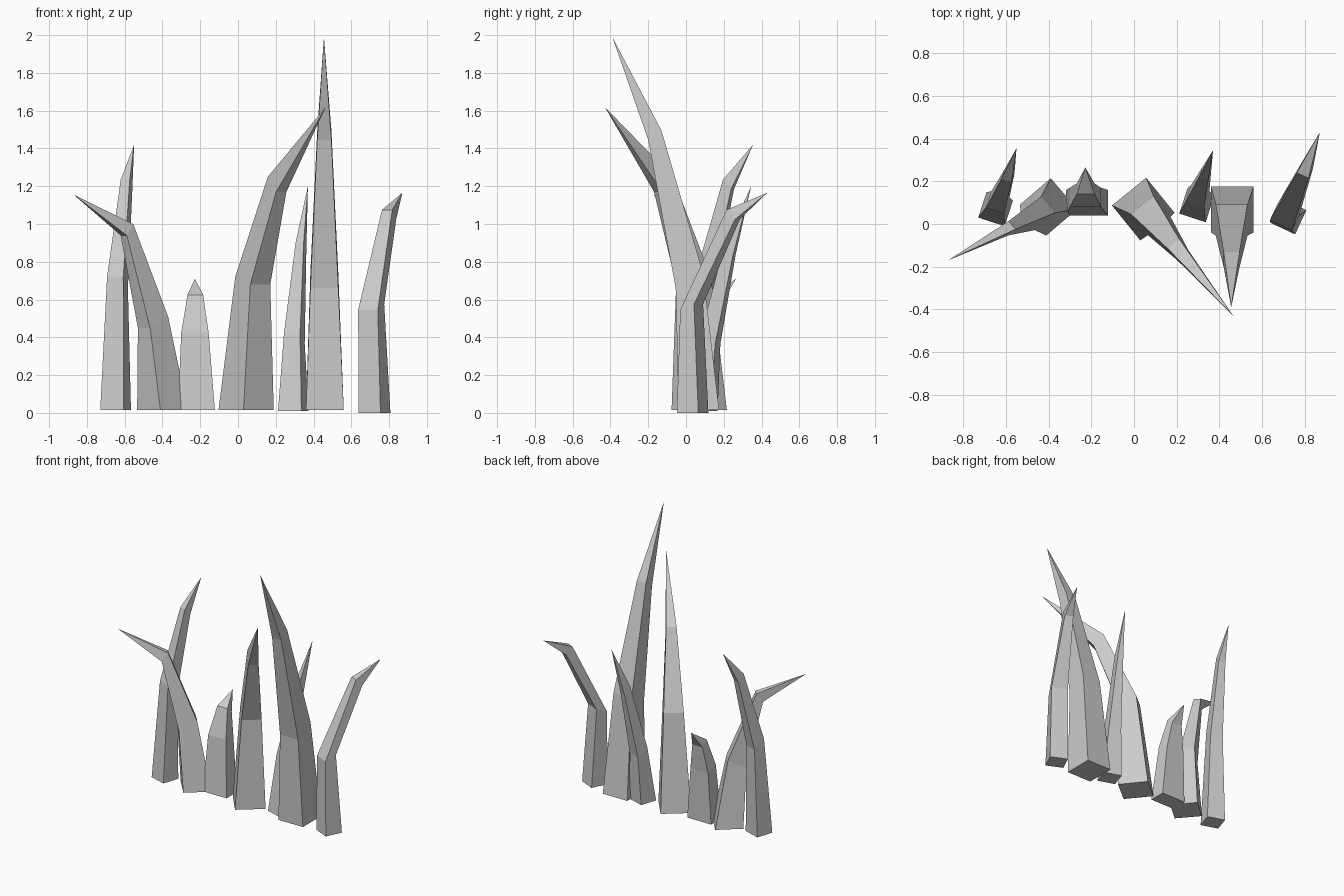
import bpy, bmesh, math
from mathutils import Vector


def blade(name, angle, rings, tip):
    """Four-sided bent blade: rings are (x, y, z, width, depth, rise of the leaning side)."""
    a = math.radians(angle)
    lean = Vector((math.cos(a), math.sin(a), 0))
    side = Vector((-lean.y, lean.x, 0))
    bm = bmesh.new()
    loops = []
    for x, y, z, w, d, rise in rings:
        loops.append([bm.verts.new(Vector((x, y, z)) + side * (i * w / 2)
                                   + lean * (j * d / 2) + Vector((0, 0, j * rise / 2)))
                      for i, j in ((-1, -1), (-1, 1), (1, 1), (1, -1))])
    bm.faces.new(loops[0])
    for lo, hi in zip(loops, loops[1:]):
        for k in range(4):
            n = (k + 1) % 4
            bm.faces.new((lo[k], lo[n], hi[n], hi[k]))
    top = bm.verts.new(tip)
    for k in range(4):
        bm.faces.new((loops[-1][k], loops[-1][(k + 1) % 4], top))
    bmesh.ops.recalc_face_normals(bm, faces=bm.faces)
    mesh = bpy.data.meshes.new(name)
    bm.to_mesh(mesh)
    bm.free()
    bpy.context.collection.objects.link(bpy.data.objects.new(name, mesh))


# Blades leaning back
blade("left_blade", 72, [(-0.648, 0.07, 0.015, 0.13, 0.126, 0),
                         (-0.638, 0.10, 0.69, 0.09, 0.08, -0.06),
                         (-0.59, 0.225, 1.21, 0.05, 0.045, -0.05)], (-0.55, 0.355, 1.42))
blade("short_blade", 90, [(-0.22, 0.10, 0.015, 0.195, 0.12, 0),
                          (-0.228, 0.125, 0.41, 0.145, 0.09, -0.03),
                          (-0.226, 0.165, 0.605, 0.083, 0.05, -0.04)], (-0.228, 0.265, 0.71))
blade("thin_blade", 72, [(0.293, 0.088, 0.01, 0.13, 0.125, 0),
                         (0.298, 0.13, 0.39, 0.09, 0.08, -0.05),
                         (0.333, 0.235, 0.87, 0.045, 0.045, -0.06)], (0.37, 0.345, 1.2))
blade("right_blade", 65, [(0.723, 0.035, 0.0, 0.127, 0.125, 0),
                          (0.705, 0.03, 0.56, 0.115, 0.08, 0.03),
                          (0.80, 0.25, 1.05, 0.06, 0.05, -0.05)], (0.87, 0.43, 1.165))

# Blades leaning forward
blade("left_hooked_blade", 220.5, [(-0.40, 0.08, 0.015, 0.19, 0.19, 0),
                                   (-0.45, 0.05, 0.48, 0.10, 0.125, -0.06),
                                   (-0.588, -0.02, 0.97, 0.05, 0.045, -0.06)], (-0.87, -0.17, 1.155))
blade("middle_blade", -51, [(0.043, 0.07, 0.015, 0.206, 0.21, 0),
                            (0.078, 0.04, 0.70, 0.136, 0.127, -0.04),
                            (0.207, -0.12, 1.21, 0.07, 0.07, -0.08)], (0.465, -0.43, 1.62))
blade("tall_blade", -90, [(0.46, 0.068, 0.015, 0.2, 0.215, 0),
                          (0.457, 0.018, 0.70, 0.148, 0.145, -0.08),
                          (0.457, -0.165, 1.47, 0.075, 0.07, -0.05)], (0.455, -0.39, 1.99))
